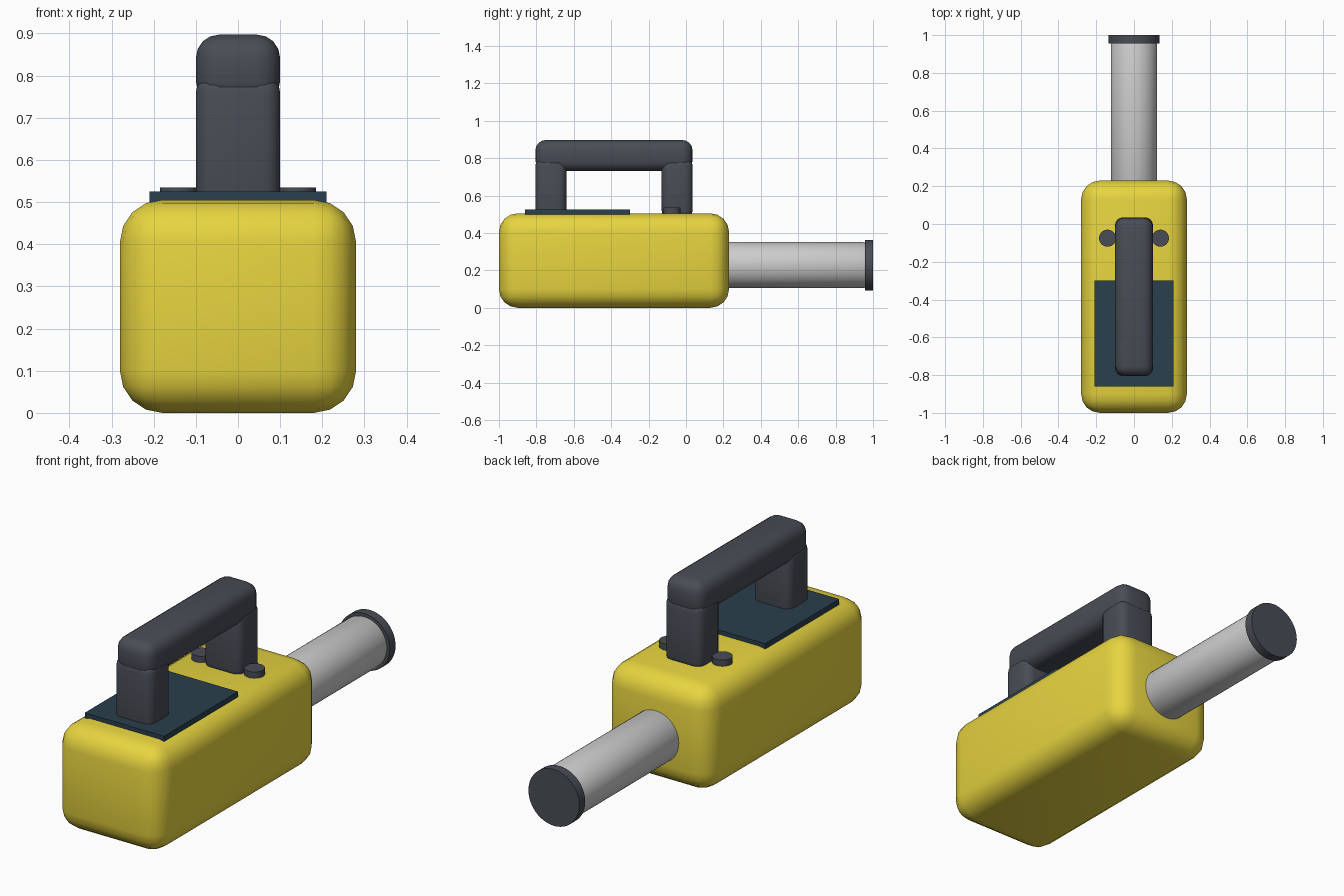
import bpy, math

if "Cube" in bpy.data.objects:
    bpy.data.objects.remove(bpy.data.objects["Cube"])


def mat(name, rgb):
    m = bpy.data.materials.new(name)
    m.diffuse_color = (*rgb, 1)
    m.use_nodes = True
    m.node_tree.nodes["Principled BSDF"].inputs["Base Color"].default_value = m.diffuse_color
    return m


yellow = mat("yellow", (0.80, 0.66, 0.05))
dark = mat("dark", (0.065, 0.073, 0.09))
navy = mat("navy", (0.022, 0.05, 0.075))
metal = mat("metal", (0.58, 0.58, 0.60))


def finish(o, name, m, bevel, segs):
    o.name = name
    o.data.materials.append(m)
    bpy.ops.object.transform_apply(location=False, rotation=True, scale=True)
    if bevel:
        b = o.modifiers.new("bevel", 'BEVEL')
        b.width, b.segments = bevel, segs
        b.limit_method = 'ANGLE'
        bpy.ops.object.modifier_apply(modifier=b.name)
    bpy.ops.object.shade_smooth_by_angle(angle=math.radians(35))
    return o


def box(name, x, y, z, m, bevel=0, segs=4):
    """Box from (min, max) ranges on each axis."""
    bpy.ops.mesh.primitive_cube_add(size=1, location=[(a + b) / 2 for a, b in (x, y, z)])
    o = bpy.context.object
    o.scale = [b - a for a, b in (x, y, z)]
    return finish(o, name, m, bevel, segs)


def cyl(name, loc, r, depth, m, rot=0, verts=32, bevel=0):
    bpy.ops.mesh.primitive_cylinder_add(vertices=verts, radius=r, depth=depth,
                                        location=loc, rotation=(rot, 0, 0))
    return finish(bpy.context.object, name, m, bevel, 2)


# Rounded housing and top panel
box("body", (-0.28, 0.28), (-1.0, 0.23), (0, 0.505), yellow, 0.1)
box("top_panel", (-0.21, 0.21), (-0.86, -0.30), (0.485, 0.525), navy)

# Carry handle: two posts and a grip
for name, y in (("rear_post", -0.805), ("front_post", -0.13)):
    box(name, (-0.1, 0.1), (y, y + 0.165), (0.48, 0.80), dark, 0.04)
box("handle_grip", (-0.1, 0.1), (-0.805, 0.035), (0.732, 0.897), dark, 0.055)

# Buttons either side of the front post
for side, x in (("left", -0.14), ("right", 0.14)):
    cyl(side + "_button", (x, -0.075, 0.51), 0.045, 0.05, dark)

# Probe tube with end cap
cyl("probe_tube", (0, 0.565, 0.228), 0.123, 0.79, metal, math.pi / 2, 48, 0.012)
cyl("probe_cap", (0, 0.978, 0.228), 0.135, 0.044, dark, math.pi / 2, 48)
